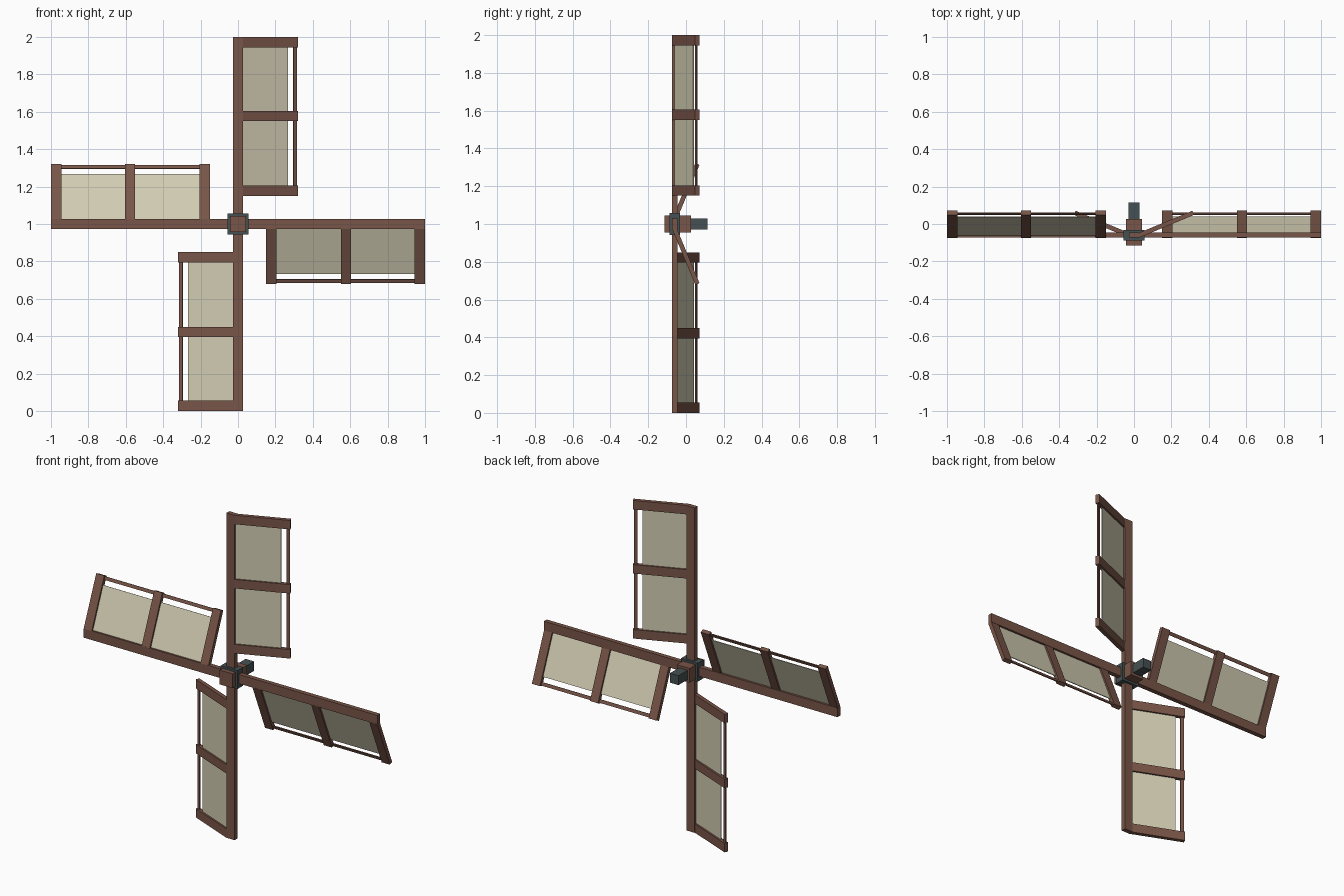
import bpy
from math import radians, pi
from mathutils import Matrix, Vector

cube = bpy.data.objects.get("Cube")
if cube:
    bpy.data.objects.remove(cube, do_unlink=True)


def material(name, rgb):
    m = bpy.data.materials.new(name)
    m.use_nodes = True
    m.diffuse_color = (*rgb, 1)
    bsdf = m.node_tree.nodes["Principled BSDF"]
    bsdf.inputs["Base Color"].default_value = (*rgb, 1)
    bsdf.inputs["Roughness"].default_value = 0.9
    return m


wood = material("brown wood", (0.19, 0.091, 0.065))
cloth = material("cream canvas", (0.645, 0.604, 0.445))
iron = material("dark iron", (0.06, 0.08, 0.085))


def box(name, mat, low, high, frame=Matrix()):
    """Box between two corners, placed by a frame matrix."""
    low, high = Vector(low), Vector(high)
    bpy.ops.mesh.primitive_cube_add(size=1)
    ob = bpy.context.object
    ob.name = ob.data.name = name
    ob.data.transform(frame @ Matrix.Translation((low + high) / 2)
                      @ Matrix.Diagonal((*(high - low), 1)))
    ob.data.materials.append(mat)
    return ob


hub = Matrix.Translation((0, 0, 1))

# Hub: wooden block, iron collar and drive shaft
box("hub_block", wood, (-0.044, -0.115, -0.044), (0.044, 0.027, 0.044), hub)
box("hub_collar", iron, (-0.057, -0.087, -0.057), (0.057, -0.031, 0.057), hub)
box("drive_shaft", iron, (-0.029, 0.02, -0.029), (0.029, 0.115, 0.029), hub)

# Four arms, each with a pitched sail frame hinged along its edge
pitch = Matrix.Translation((0.03, -0.059, 0)) @ Matrix.Rotation(radians(22.5), 4, 'Z')
for i, side in enumerate(("top", "left", "bottom", "right")):
    turn = hub @ Matrix.Rotation(i * pi / 2, 4, 'Y')
    sail = turn @ pitch
    box(side + "_arm", wood, (-0.028, -0.073, 0), (0.028, -0.045, 1), turn)
    for part, z in (("inner", 0.15), ("middle", 0.55), ("outer", 0.945)):
        box(f"{side}_{part}_crossbar", wood,
            (-0.009, -0.012, z), (0.311, 0.012, z + 0.055), sail)
    box(side + "_edge_rail", wood, (0.287, -0.003, 0.17), (0.307, 0.003, 0.97), sail)
    box(side + "_canvas", cloth, (-0.005, -0.002, 0.18), (0.257, 0.002, 0.97), sail)
